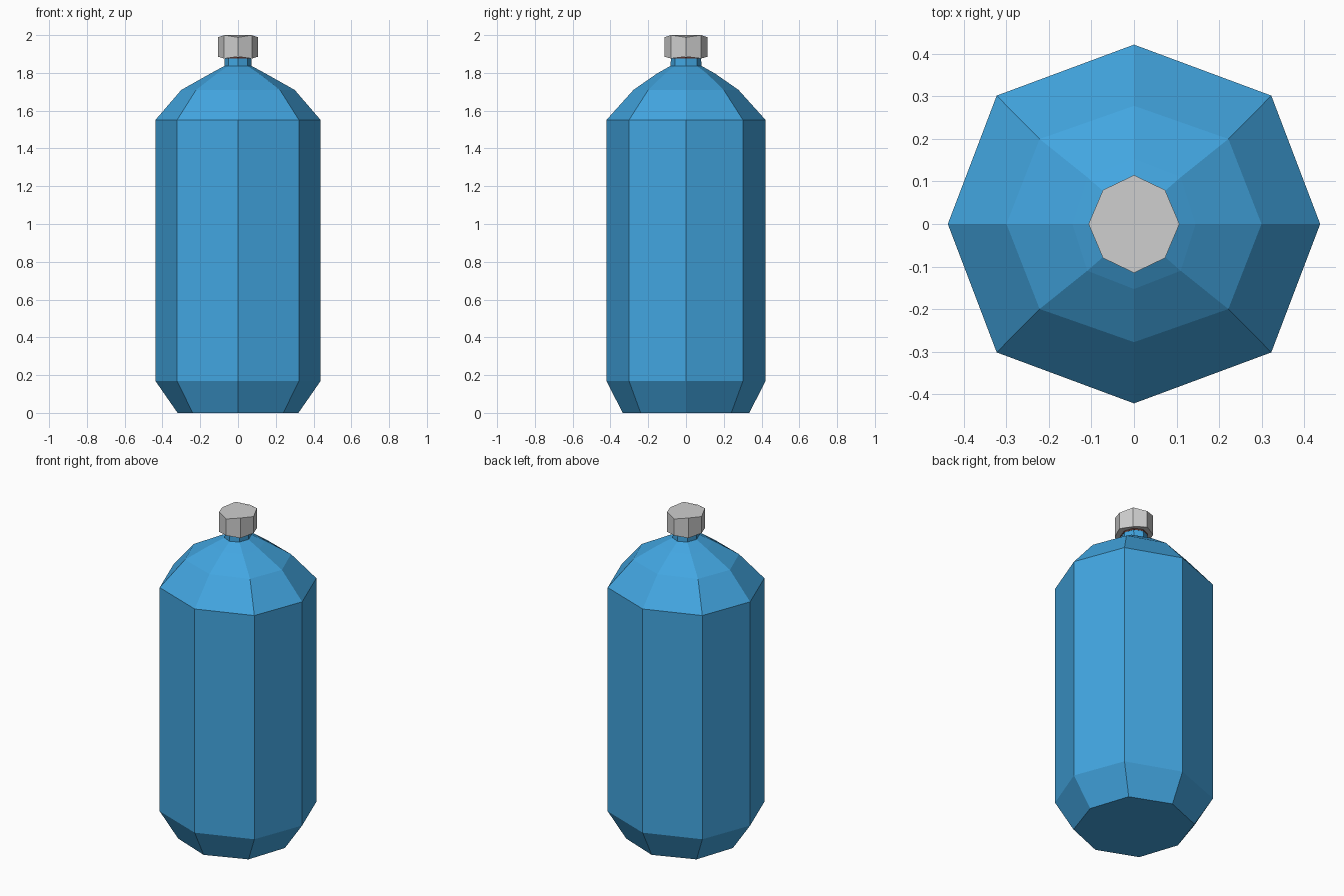
import bpy
import bmesh

cube = bpy.data.objects.get("Cube")
if cube:
    bpy.data.objects.remove(cube, do_unlink=True)


def make_material(name, colour):
    mat = bpy.data.materials.new(name)
    mat.use_nodes = True
    mat.diffuse_color = (*colour, 1)
    mat.node_tree.nodes["Principled BSDF"].inputs["Base Color"].default_value = (*colour, 1)
    return mat


def ring_points(x, y, dx, dy, z, z_diag):
    """Eight points: four on the axes, four on the diagonals."""
    return [(x, 0, z), (dx, dy, z_diag), (0, y, z), (-dx, dy, z_diag),
            (-x, 0, z), (-dx, -dy, z_diag), (0, -y, z), (dx, -dy, z_diag)]


def eight_sided(name, rings, mat):
    """Skin a stack of eight-sided rings and close both ends."""
    bm = bmesh.new()
    loops = [[bm.verts.new(p) for p in ring_points(*r)] for r in rings]
    for low, high in zip(loops, loops[1:]):
        for i in range(8):
            j = (i + 1) % 8
            bm.faces.new((low[i], low[j], high[j], high[i]))
    bm.faces.new(loops[0][::-1])
    bm.faces.new(loops[-1])
    bmesh.ops.recalc_face_normals(bm, faces=bm.faces)
    mesh = bpy.data.meshes.new(name)
    bm.to_mesh(mesh)
    bm.free()
    mesh.materials.append(mat)
    obj = bpy.data.objects.new(name, mesh)
    bpy.context.collection.objects.link(obj)
    return obj


blue = make_material("bottle blue", (0.055, 0.38, 0.75))
grey = make_material("cap grey", (0.62, 0.62, 0.62))
brown = make_material("seal brown", (0.12, 0.04, 0.03))

# Bottle: tapered foot, straight body, two-step shoulder and short neck
eight_sided("bottle", [
    (0.32, 0.335, 0.24, 0.24, 0, 0),
    (0.438, 0.422, 0.323, 0.302, 0.17, 0.17),
    (0.438, 0.422, 0.323, 0.302, 1.55, 1.55),
    (0.30, 0.278, 0.222, 0.20, 1.71, 1.71),
    (0.145, 0.153, 0.11, 0.11, 1.797, 1.797),
    (0.072, 0.082, 0.05, 0.058, 1.837, 1.837),
    (0.07, 0.08, 0.05, 0.057, 1.875, 1.875),
], blue)

# Thin seal between neck and cap
eight_sided("seal", [
    (0.071, 0.081, 0.051, 0.058, 1.875, 1.875),
    (0.071, 0.081, 0.051, 0.058, 1.884, 1.884),
], brown)

# Cap: gently wavy rim, diagonals a little taller
eight_sided("cap", [
    (0.107, 0.115, 0.073, 0.08, 1.886, 1.876),
    (0.107, 0.115, 0.073, 0.08, 1.988, 2.0),
], grey)
